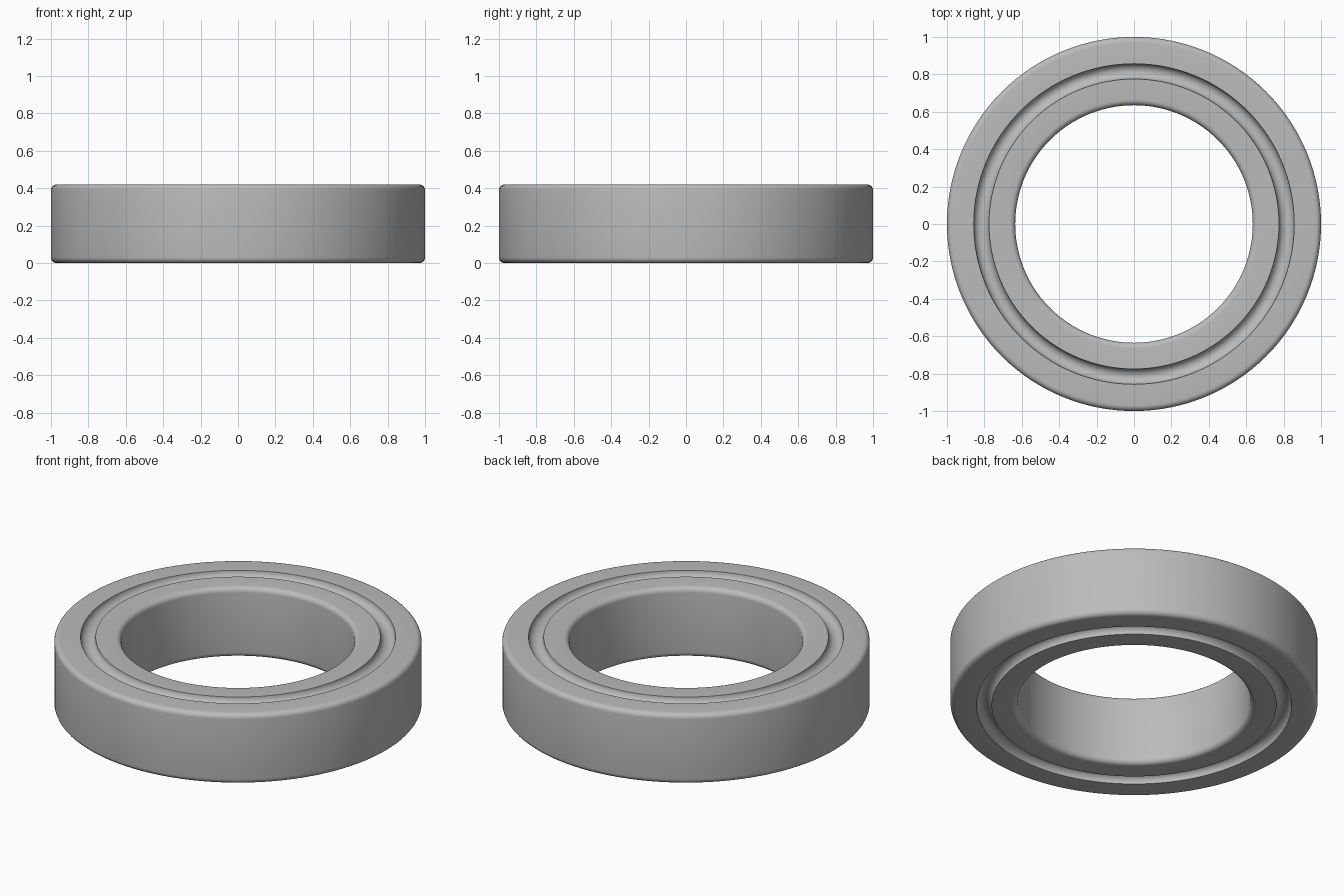
import bpy
import bmesh
import math

if "Cube" in bpy.data.objects:
    bpy.data.objects.remove(bpy.data.objects["Cube"], do_unlink=True)

OUTER, BORE, HEIGHT = 1.0, 0.635, 0.42
FILLET = 0.03
GROOVE_MID, GROOVE_RADIUS = 0.816, 0.041
SEGMENTS = 128


def arc(cx, cz, radius, start, end, steps):
    """Points along an arc in the radius/height plane, angles in degrees."""
    points = []
    for i in range(steps + 1):
        a = math.radians(start + (end - start) * i / steps)
        points.append((cx + radius * math.cos(a), cz + radius * math.sin(a)))
    return points


# Steel material
steel = bpy.data.materials.new("steel_grey")
steel.use_nodes = True
colour = (0.5, 0.5, 0.5, 1)
steel.diffuse_color = colour
steel.node_tree.nodes["Principled BSDF"].inputs["Base Color"].default_value = colour

# Upper half of the section: rounded rim, round groove, rounded bore edge
top = arc(OUTER - FILLET, HEIGHT - FILLET, FILLET, 0, 90, 6)
top += arc(GROOVE_MID, HEIGHT, GROOVE_RADIUS, 0, -180, 14)
top += arc(BORE + FILLET, HEIGHT - FILLET, FILLET, 90, 180, 6)

# The lower half mirrors the upper one
section = top + [(r, HEIGHT - z) for r, z in reversed(top)]

# Revolve the closed section around the vertical axis
bm = bmesh.new()
rings = []
for s in range(SEGMENTS):
    a = 2 * math.pi * s / SEGMENTS
    rings.append([bm.verts.new((r * math.cos(a), r * math.sin(a), z)) for r, z in section])
for s in range(SEGMENTS):
    here, following = rings[s], rings[(s + 1) % SEGMENTS]
    for i in range(len(section)):
        j = (i + 1) % len(section)
        bm.faces.new((here[i], following[i], following[j], here[j]))
bmesh.ops.recalc_face_normals(bm, faces=bm.faces)

mesh = bpy.data.meshes.new("bearing_ring")
bm.to_mesh(mesh)
bm.free()
mesh.materials.append(steel)
ring = bpy.data.objects.new("bearing_ring", mesh)
bpy.context.collection.objects.link(ring)

# Smooth shading with sharp groove rims
bpy.ops.object.select_all(action="DESELECT")
ring.select_set(True)
bpy.context.view_layer.objects.active = ring
bpy.ops.object.shade_smooth_by_angle(angle=math.radians(35))
